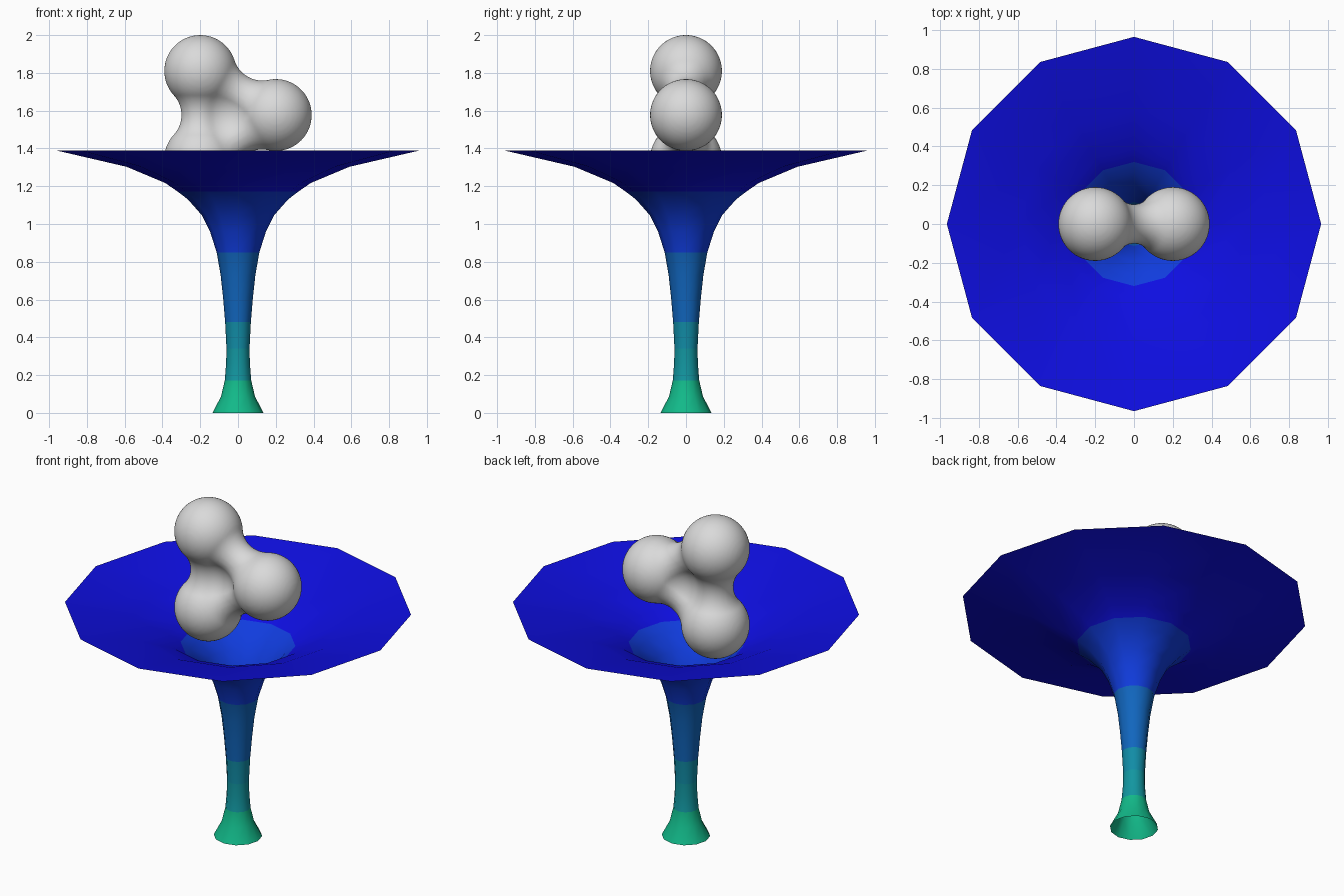
import bpy, bmesh, math
from mathutils import Vector, Matrix

if "Cube" in bpy.data.objects:
    bpy.data.objects.remove(bpy.data.objects["Cube"])


def material(name, srgb):
    m = bpy.data.materials.new(name)
    lin = [((c / 255 + 0.055) / 1.055) ** 2.4 if c > 10 else c / 255 / 12.92 for c in srgb]
    m.diffuse_color = (*lin, 1)
    m.use_nodes = True
    m.node_tree.nodes["Principled BSDF"].inputs["Base Color"].default_value = m.diffuse_color
    return m


def new_object(name, bm):
    me = bpy.data.meshes.new(name)
    bm.to_mesh(me)
    bm.free()
    ob = bpy.data.objects.new(name, me)
    bpy.context.collection.objects.link(ob)
    return ob


# Flared funnel: open 12-sided sheet, coloured in height bands
PROFILE = [(0.135, 0), (0.09, 0.087), (0.07, 0.172), (0.063, 0.26), (0.061, 0.34),
           (0.068, 0.48), (0.079, 0.61), (0.092, 0.73), (0.113, 0.85), (0.148, 0.96),
           (0.19, 1.045), (0.265, 1.13), (0.32, 1.172), (0.385, 1.217), (0.59, 1.303),
           (0.965, 1.39)]
BANDS = [(0.172, "green", (18, 185, 137)), (0.34, "teal", (18, 150, 160)),
         (0.48, "blue teal", (17, 140, 166)), (0.85, "mid blue", (17, 102, 190)),
         (1.172, "bright blue", (16, 60, 222)), (9, "deep blue", (14, 14, 225))]
SIDES = 12
bm = bmesh.new()
rings = [[bm.verts.new((r * math.cos(math.tau * i / SIDES), r * math.sin(math.tau * i / SIDES), z))
          for i in range(SIDES)] for r, z in PROFILE]
for a, b in zip(rings, rings[1:]):
    for i in range(SIDES):
        j = (i + 1) % SIDES
        f = bm.faces.new((a[i], a[j], b[j], b[i]))
        f.smooth = True
        z = f.calc_center_median().z
        f.material_index = next(k for k, band in enumerate(BANDS) if z < band[0])
funnel = new_object("funnel", bm)
for _, name, col in BANDS:
    funnel.data.materials.append(material(name, col))

# Three fused balls: rough union, then every vertex snapped to a rolling-ball fillet
R, P = 0.19, 0.155          # ball radius, fillet radius
E = R + P
BALLS = [Vector((-0.2, 0, 1.81)), Vector((0.2, 0, 1.577)), Vector((-0.2, 0, 1.344))]
PAIRS = [(0, 1), (1, 2), (2, 0)]
MID = sum(BALLS, Vector()) / 3
d_mid = sum((b - MID).length for b in BALLS) / 3
TIPS = [MID + Vector((0, s * math.sqrt(E * E - d_mid * d_mid), 0)) for s in (1, -1)]


def exposed(c):
    return all((c - b).length > E - 0.002 for b in BALLS)


def snap(v):
    """Put v on the fillet surface, using the nearest allowed centre of the rolling ball."""
    options = list(TIPS)
    for b in BALLS:
        options.append(b + (v - b).normalized() * E)
    for i, j in PAIRS:
        m = (BALLS[i] + BALLS[j]) / 2
        axis = (BALLS[j] - BALLS[i]).normalized()
        h = math.sqrt(E * E - (BALLS[i] - m).length_squared)
        w = v - m
        options.append(m + (w - axis * w.dot(axis)).normalized() * h)
    c = min((o for o in options if exposed(o)), key=lambda o: (o - v).length)
    return c + (v - c).normalized() * P


bm = bmesh.new()
for b in BALLS:
    bmesh.ops.create_icosphere(bm, subdivisions=4, radius=R, matrix=Matrix.Translation(b))
for i, j in PAIRS:
    d = BALLS[j] - BALLS[i]
    rot = d.to_track_quat('Z', 'Y').to_matrix().to_4x4()
    bmesh.ops.create_cone(bm, cap_ends=True, segments=24, radius1=0.1, radius2=0.1, depth=d.length,
                          matrix=Matrix.Translation((BALLS[i] + BALLS[j]) / 2) @ rot)
bmesh.ops.create_icosphere(bm, subdivisions=3, radius=0.15,
                           matrix=Matrix.Translation(MID) @ Matrix.Diagonal((1, 0.45, 1, 1)))
balls = new_object("fused_balls", bm)
mod = balls.modifiers.new("merge", 'REMESH')
mod.mode = 'VOXEL'
mod.voxel_size = 0.014
mesh = bpy.data.meshes.new_from_object(balls.evaluated_get(bpy.context.evaluated_depsgraph_get()))
balls.modifiers.clear()
balls.data = mesh
for v in mesh.vertices:
    v.co = snap(v.co.copy())
for p in mesh.polygons:
    p.use_smooth = True
    p.material_index = 0
mesh.materials.clear()
mesh.materials.append(material("light grey", (218, 218, 218)))
